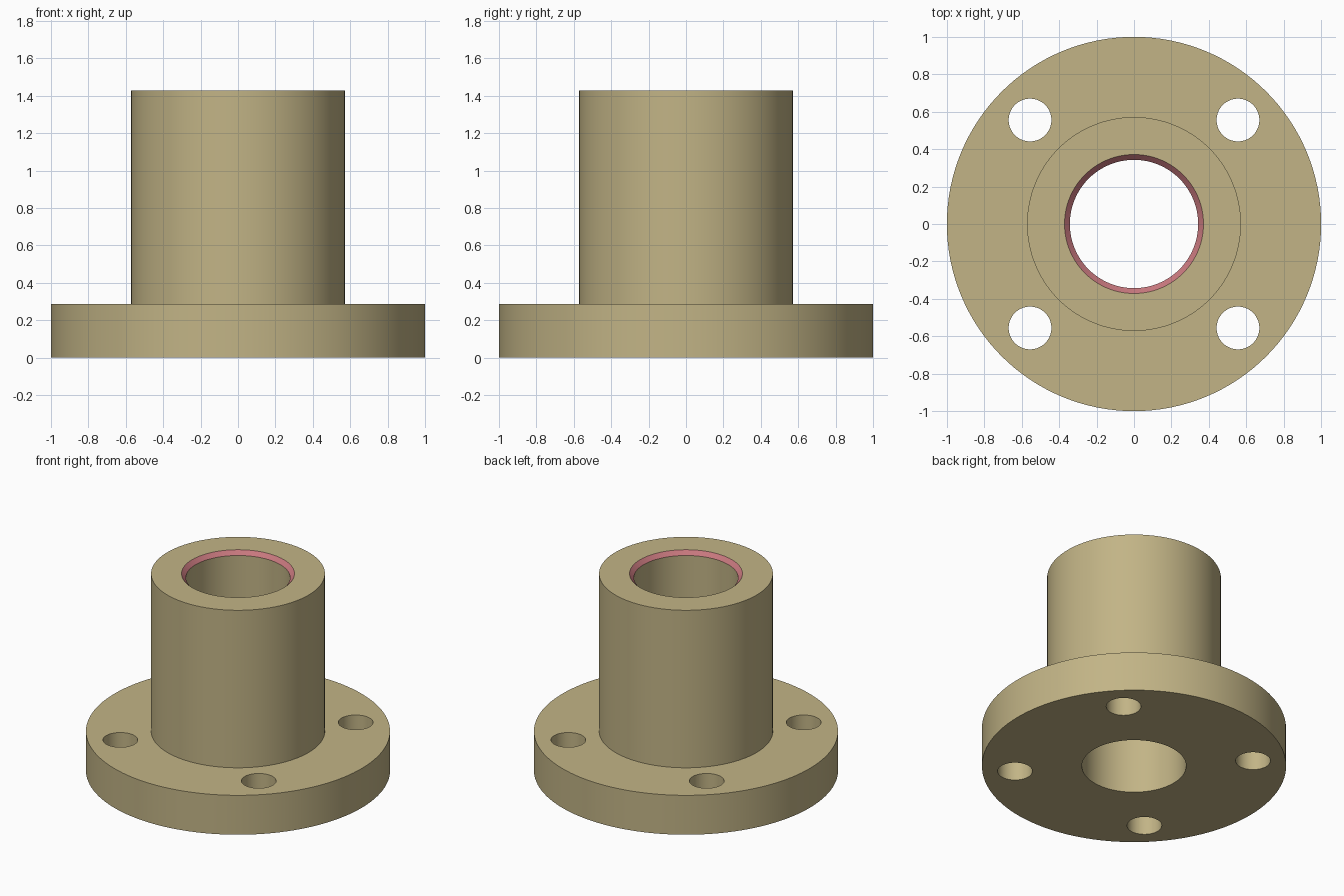
import bpy, bmesh, math

if "Cube" in bpy.data.objects:
    bpy.data.objects.remove(bpy.data.objects["Cube"])

U = 1 / 35          # design unit: flange radius is 35
SEG = 128


def material(name, srgb):
    m = bpy.data.materials.new(name)
    lin = [((c / 255 + 0.055) / 1.055) ** 2.4 for c in srgb]
    m.diffuse_color = (*lin, 1)
    m.use_nodes = True
    m.node_tree.nodes["Principled BSDF"].inputs["Base Color"].default_value = m.diffuse_color
    return m


sand = material("sand", (194, 180, 134))
rose = material("rose", (200, 120, 126))


def add_object(name, bm, mats):
    bmesh.ops.recalc_face_normals(bm, faces=bm.faces)
    me = bpy.data.meshes.new(name)
    bm.to_mesh(me)
    bm.free()
    for m in mats:
        me.materials.append(m)
    ob = bpy.data.objects.new(name, me)
    bpy.context.collection.objects.link(ob)
    return ob


# Flanged sleeve: closed (radius, height) section spun around z
section = [(12, 0), (35, 0), (35, 10), (20, 10), (20, 50), (13, 50), (12, 49)]
CHAMFER = 5         # section edge from (13, 50) to (12, 49)
bm = bmesh.new()
rings = [[bm.verts.new((r * U * math.cos(2 * math.pi * i / SEG),
                        r * U * math.sin(2 * math.pi * i / SEG), z * U))
          for i in range(SEG)] for r, z in section]
for k, ring in enumerate(rings):
    nxt = rings[(k + 1) % len(rings)]
    for i in range(SEG):
        j = (i + 1) % SEG
        face = bm.faces.new((ring[i], ring[j], nxt[j], nxt[i]))
        face.material_index = 1 if k == CHAMFER else 0
sleeve = add_object("flanged_sleeve", bm, [sand, rose])

# Four bolt holes on the diagonals
bm = bmesh.new()
for q in range(4):
    a = math.radians(45 + 90 * q)
    res = bmesh.ops.create_cone(bm, cap_ends=True, segments=64,
                                radius1=4 * U, radius2=4 * U, depth=20 * U)
    bmesh.ops.translate(bm, verts=res["verts"],
                        vec=(27.5 * U * math.cos(a), 27.5 * U * math.sin(a), 5 * U))
cutter = add_object("bolt_hole_cutter", bm, [sand])
cutter.hide_render = True

cut = sleeve.modifiers.new("bolt_holes", "BOOLEAN")
cut.operation = "DIFFERENCE"
cut.solver = "EXACT"
cut.object = cutter
bpy.context.view_layer.objects.active = sleeve
sleeve.select_set(True)
bpy.ops.object.modifier_apply(modifier=cut.name)
bpy.data.objects.remove(cutter)

# Smooth round walls, sharp rims
bpy.ops.object.shade_smooth_by_angle(angle=math.radians(30))
